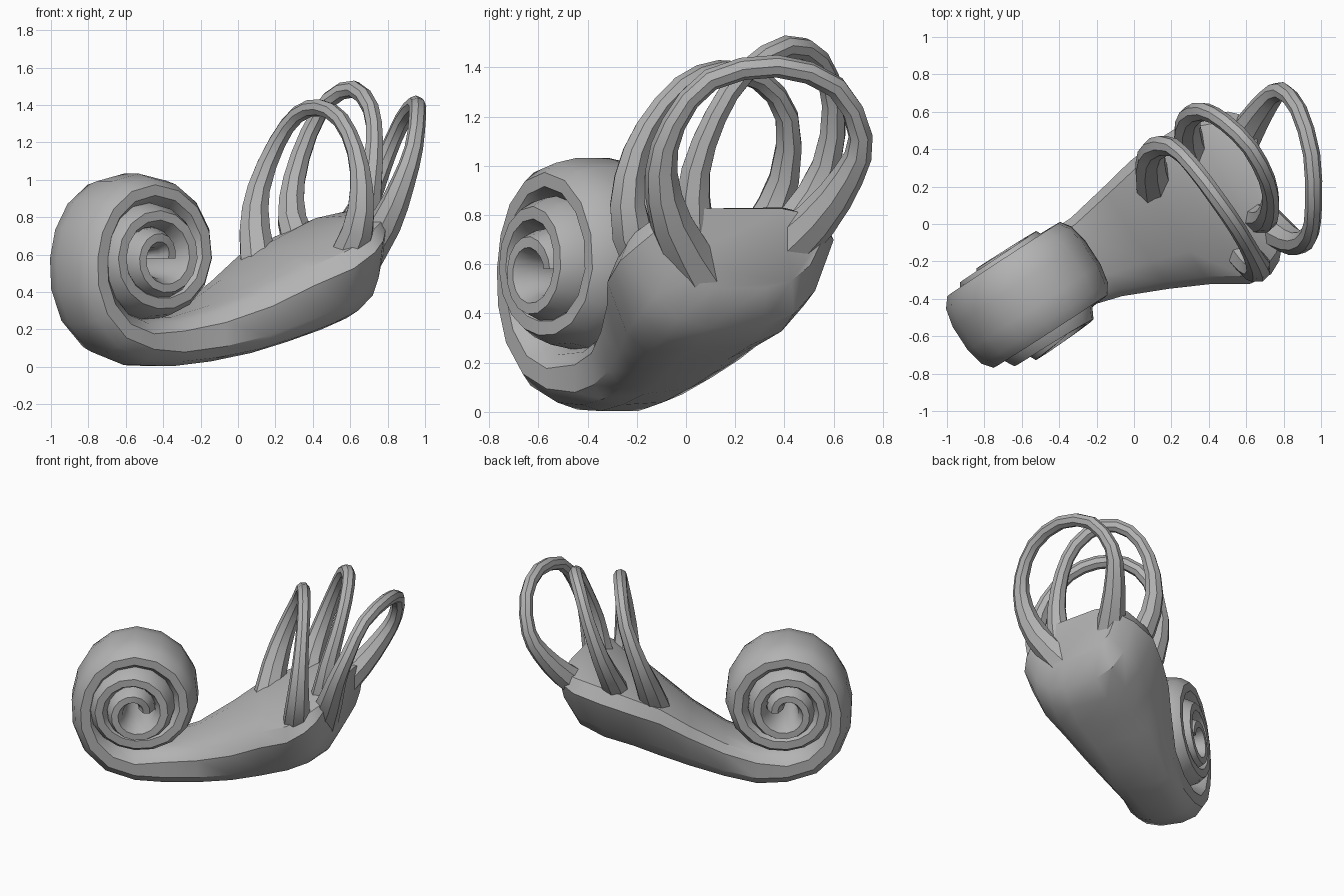
import bpy, bmesh, math
from mathutils import Vector, Matrix

cube = bpy.data.objects.get("Cube")
if cube:
    bpy.data.objects.remove(cube)

grey = bpy.data.materials.new("bone_grey")
grey.use_nodes = True
COLOR = (0.45, 0.45, 0.45, 1)
grey.diffuse_color = COLOR
grey.node_tree.nodes["Principled BSDF"].inputs["Base Color"].default_value = COLOR

# Horizontal frame of the coil: U runs along the body, V across it
U, V, Z = Vector((0.84, 0.545, 0)), Vector((-0.545, 0.84, 0)), Vector((0, 0, 1))
ORIGIN = Vector((-0.57, -0.38, 0))


def loft(name, rings):
    """Skin a list of equal rings and cap both ends."""
    bm = bmesh.new()
    loops = [[bm.verts.new(p) for p in ring] for ring in rings]
    n = len(loops[0])
    for a, b in zip(loops, loops[1:]):
        for i in range(n):
            j = (i + 1) % n
            bm.faces.new((a[i], a[j], b[j], b[i]))
    bm.faces.new(loops[0])
    bm.faces.new(loops[-1])
    bmesh.ops.recalc_face_normals(bm, faces=bm.faces)
    mesh = bpy.data.meshes.new(name)
    bm.to_mesh(mesh)
    bm.free()
    mesh.materials.append(grey)
    obj = bpy.data.objects.new(name, mesh)
    bpy.context.collection.objects.link(obj)
    bpy.ops.object.select_all(action="DESELECT")
    obj.select_set(True)
    bpy.context.view_layer.objects.active = obj
    bpy.ops.object.shade_smooth_by_angle(angle=math.radians(35))


def section(center, side, out, w, h, sides, power=1.0, taper=0.0):
    """Rounded section; taper narrows the outward half."""
    ring = []
    for i in range(sides):
        a = math.tau * (i + 0.5) / sides
        c, s = math.cos(a), math.sin(a)
        c = math.copysign(abs(c) ** power, c)
        s = math.copysign(abs(s) ** power, s)
        ring.append(center + side * (w * c * (1 - taper * s)) + out * (h * s))
    return ring


def spline(points, i, f):
    """Catmull-Rom value between points i and i + 1."""
    last = len(points) - 1
    p0, p1, p2, p3 = (points[max(0, min(last, k))] for k in range(i - 1, i + 3))
    return 0.5 * (2 * p1 + (p2 - p0) * f + (2 * p0 - 5 * p1 + 4 * p2 - p3) * f * f
                  + (3 * p1 - p0 - 3 * p2 + p3) * f ** 3)


# Body stations: along, across, half width, bottom, top, underside taper, yaw, tilt
BODY = [
    (1.40, -0.19, 0.33, 0.50, 0.83, 0.25, -20, 0.0),
    (1.33, -0.17, 0.39, 0.34, 0.83, 0.25, -14, 0.03),
    (1.20, -0.15, 0.43, 0.26, 0.79, 0.27, -6, 0.05),
    (1.03, -0.14, 0.42, 0.20, 0.70, 0.27, 0, 0.06),
    (0.85, -0.09, 0.37, 0.14, 0.61, 0.2, 0, 0.1),
    (0.65, -0.06, 0.31, 0.08, 0.47, 0.15, 0, 0.1),
    (0.42, -0.03, 0.25, 0.03, 0.34, 0.05, 0, 0.05),
    (0.20, 0.00, 0.22, 0.00, 0.27, 0, 0, 0.0),
]
rings = []
for u, v, w, low, high, taper, yaw, tilt in BODY:
    mid = ORIGIN + U * u + V * v + Z * (low + high) / 2
    side = Matrix.Rotation(math.radians(yaw), 3, "Z") @ V + Z * tilt
    rings.append(section(mid, side, -Z, w, (high - low) / 2, 12, 0.65, taper))

# Coil: outer radius, half thickness and half width at each quarter turn
RADIUS = [0.575, 0.43, 0.455, 0.42, 0.33, 0.32, 0.31, 0.28, 0.23, 0.20, 0.18, 0.15]
THICK = [0.13, 0.10, 0.09, 0.09, 0.09, 0.08, 0.08, 0.08, 0.07, 0.07, 0.07, 0.07]
WIDTH = [0.23, 0.235, 0.24, 0.24, 0.26, 0.275, 0.28, 0.29, 0.30, 0.30, 0.29, 0.27]
STEPS = 4
for k in range(STEPS * (len(RADIUS) - 1) + 1):
    i, f = divmod(k, STEPS)
    r, t, w = (spline(seq, i, f / STEPS) for seq in (RADIUS, THICK, WIDTH))
    angle = k / STEPS * math.pi / 2
    out = U * -math.sin(angle) - Z * math.cos(angle)
    mid = ORIGIN + Z * 0.58 + out * (r - t) - V * max(0, w - 0.24) * 0.4
    rings.append(section(mid, V, out, w, t, 12, 0.85))
loft("spiral_body", rings)


def canal(name, path, foot):
    """Tubular arch with flared feet that sink into the body."""
    pts = [Vector(p) for p in path]
    apex = pts[len(pts) // 2]
    normal = (pts[1] - apex).cross(pts[-2] - apex).normalized()
    dense = [spline(pts, i, f) for i in range(len(pts) - 1) for f in (0, 0.5)] + [pts[-1]]
    arch = []
    last = len(dense) - 1
    for k, p in enumerate(dense):
        tangent = (dense[min(k + 1, last)] - dense[max(k - 1, 0)]).normalized()
        out = normal.cross(tangent).normalized()
        side = tangent.cross(out)
        flare = max(0, 1 - min(k, last - k) / 7)
        r = 0.046 + foot * flare ** 1.5
        arch.append(section(p, side, out, r, r, 8))
    loft(name, arch)


canal("front_canal", [
    (0.13, 0.12, 0.42), (0.09, 0.30, 0.72), (0.11, 0.40, 0.95), (0.21, 0.41, 1.20),
    (0.32, 0.30, 1.35), (0.44, 0.14, 1.385), (0.55, -0.02, 1.32), (0.63, -0.16, 1.15),
    (0.66, -0.23, 0.95), (0.64, -0.22, 0.73), (0.54, -0.08, 0.48)], 0.07)
canal("middle_canal", [
    (0.36, 0.28, 0.58), (0.29, 0.45, 0.78), (0.30, 0.57, 1.00), (0.38, 0.60, 1.25),
    (0.49, 0.54, 1.43), (0.62, 0.41, 1.485), (0.71, 0.24, 1.38), (0.73, 0.12, 1.20),
    (0.71, 0.04, 0.98), (0.68, 0.03, 0.78), (0.62, 0.04, 0.58)], 0.06)
canal("rear_canal", [
    (0.52, 0.34, 0.60), (0.63, 0.53, 0.78), (0.72, 0.66, 0.96), (0.79, 0.71, 1.12),
    (0.88, 0.61, 1.32), (0.95, 0.37, 1.405), (0.96, 0.10, 1.35), (0.94, -0.05, 1.17),
    (0.88, -0.10, 0.98), (0.79, -0.06, 0.77), (0.64, 0.06, 0.55)], 0.07)
